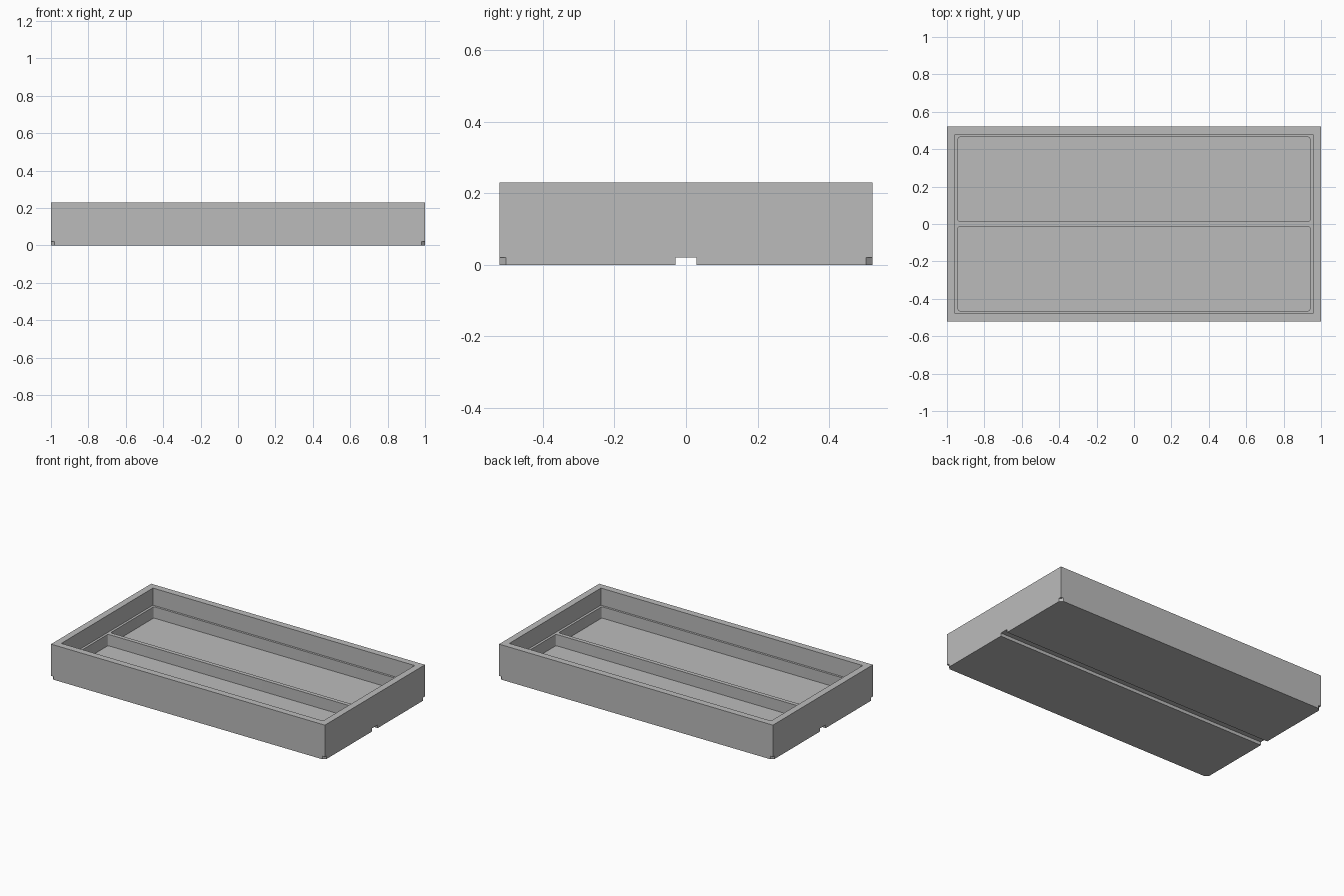
import bpy, bmesh

if "Cube" in bpy.data.objects:
    bpy.data.objects.remove(bpy.data.objects["Cube"])

# Main dimensions
HX, HY, H = 1.0, 0.522, 0.23          # outer half sizes and height
RIM_X, RIM_Y, LEDGE_Z = 0.956, 0.478, 0.117
POCKET_X, POCKET_Y, FLOOR_Z = 0.94, 0.464, 0.042
DIVIDER = 0.0135                      # half thickness of the divider
FOOT_Z, CHAMFER, GROOVE = 0.021, 0.018, 0.029

grey = bpy.data.materials.new("grey")
grey.diffuse_color = (0.5, 0.5, 0.5, 1)
grey.use_nodes = True
grey.node_tree.nodes["Principled BSDF"].inputs["Base Color"].default_value = grey.diffuse_color


def prism(name, outline, z0, z1, round_corners=0):
    """Extrude an xy outline from z0 to z1, optionally rounding its upright edges."""
    bm = bmesh.new()
    face = bm.faces.new([bm.verts.new((x, y, z0)) for x, y in outline])
    top = bmesh.ops.extrude_face_region(bm, geom=[face])["geom"]
    for v in top:
        if isinstance(v, bmesh.types.BMVert):
            v.co.z = z1
    bmesh.ops.recalc_face_normals(bm, faces=bm.faces)
    if round_corners:
        upright = [e for e in bm.edges if abs(e.verts[0].co.z - e.verts[1].co.z) > 1e-5]
        bmesh.ops.bevel(bm, geom=upright, offset=round_corners, segments=4,
                        profile=0.5, affect='EDGES')
    mesh = bpy.data.meshes.new(name)
    bm.to_mesh(mesh)
    bm.free()
    obj = bpy.data.objects.new(name, mesh)
    bpy.context.collection.objects.link(obj)
    return obj


def rect(x0, x1, y0, y1):
    return [(x0, y0), (x1, y0), (x1, y1), (x0, y1)]


def cut(target, cutter):
    """Subtract the cutter and discard it."""
    cutter.hide_render = True
    mod = target.modifiers.new("cut", 'BOOLEAN')
    mod.operation, mod.solver, mod.object = 'DIFFERENCE', 'EXACT', cutter
    bpy.context.view_layer.objects.active = target
    bpy.ops.object.modifier_apply(modifier=mod.name)
    bpy.data.objects.remove(cutter)


# Solid block
tray = prism("tray", rect(-HX, HX, -HY, HY), 0, H)
tray.data.materials.append(grey)

# Upper recess that leaves the rim and the ledge
cut(tray, prism("recess_cutter", rect(-RIM_X, RIM_X, -RIM_Y, RIM_Y), LEDGE_Z, H + 0.1))

# Two compartments either side of the divider
for y0, y1 in ((-POCKET_Y, -DIVIDER), (DIVIDER, POCKET_Y)):
    cut(tray, prism("pocket_cutter", rect(-POCKET_X, POCKET_X, y0, y1),
                    FLOOR_Z, LEDGE_Z + 0.05, 0.008))

# Groove along the underside
cut(tray, prism("groove_cutter", rect(-HX - 0.1, HX + 0.1, -GROOVE, GROOVE), -0.1, FOOT_Z))

# Small chamfers at the bottom of the four corners
for sx in (-1, 1):
    for sy in (-1, 1):
        d = 0.05
        corner = [(sx * (HX + d), sy * (HY - CHAMFER - d)),
                  (sx * (HX + d), sy * (HY + d)),
                  (sx * (HX - CHAMFER - d), sy * (HY + d))]
        cut(tray, prism("corner_cutter", corner, -0.1, FOOT_Z))

bpy.context.view_layer.objects.active = tray
tray.select_set(True)
bpy.ops.object.shade_smooth_by_angle()
